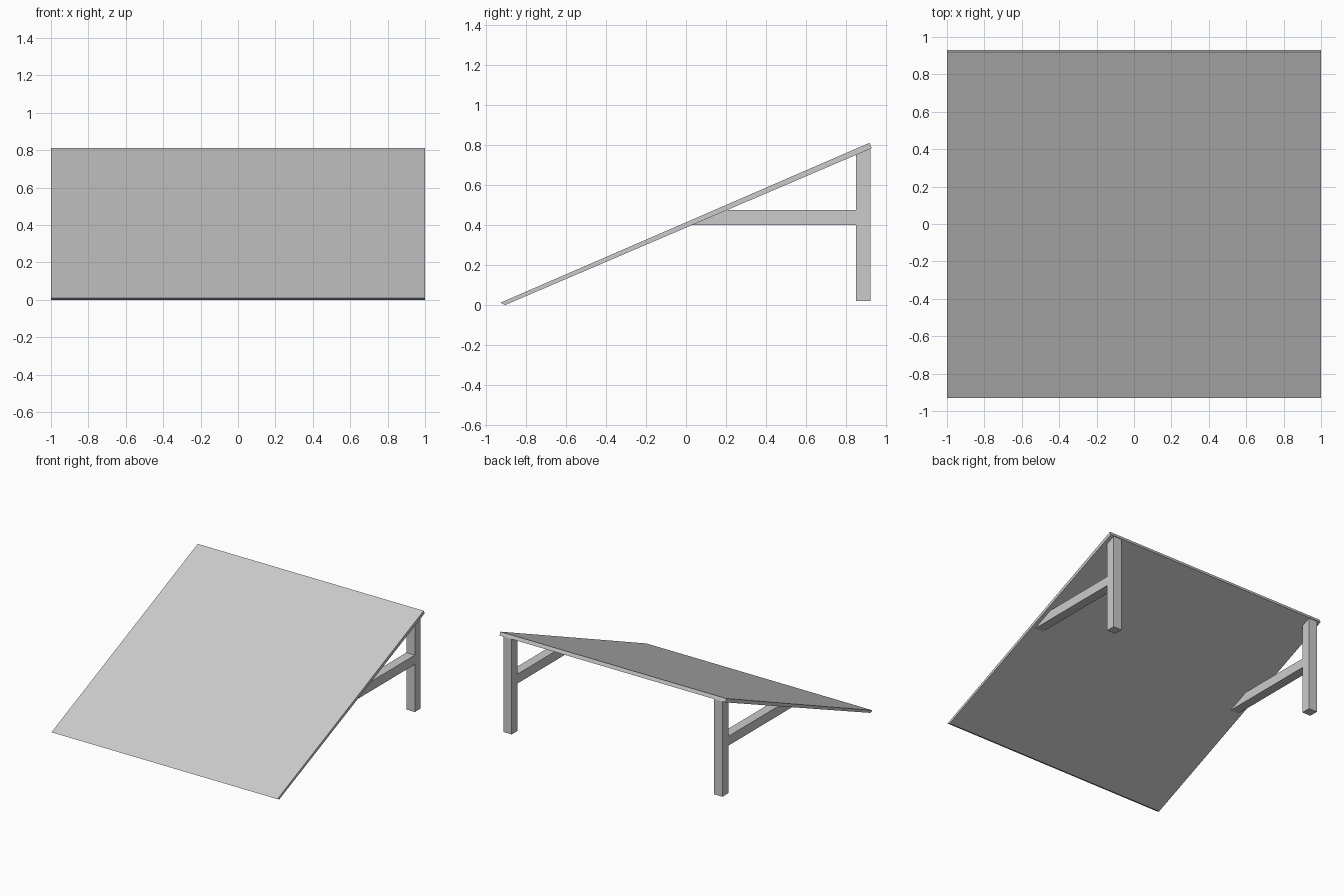
import bpy, bmesh

if "Cube" in bpy.data.objects:
    bpy.data.objects.remove(bpy.data.objects["Cube"])


def extrude_profile(name, pts, x0, x1):
    """Extrude a (y, z) side profile along x."""
    bm = bmesh.new()
    face = bm.faces.new([bm.verts.new((x0, y, z)) for y, z in pts])
    ext = bmesh.ops.extrude_face_region(bm, geom=[face])
    moved = [g for g in ext["geom"] if isinstance(g, bmesh.types.BMVert)]
    bmesh.ops.translate(bm, verts=moved, vec=(x1 - x0, 0, 0))
    bmesh.ops.recalc_face_normals(bm, faces=bm.faces)
    mesh = bpy.data.meshes.new(name)
    bm.to_mesh(mesh)
    bm.free()
    obj = bpy.data.objects.new(name, mesh)
    bpy.context.collection.objects.link(obj)
    return obj


# Underside line of the sloped board
LOW, HIGH = (-0.905, 0.0), (0.93, 0.785)
SLOPE = (HIGH[1] - LOW[1]) / (HIGH[0] - LOW[0])


def under_z(y):
    return LOW[1] + (y - LOW[0]) * SLOPE


def under_y(z):
    return LOW[0] + (z - LOW[1]) / SLOPE


# Sloped ramp board
extrude_profile("ramp_board", [(-0.93, 0.011), LOW, HIGH, (0.919, 0.812)], -1, 1)

# Rear legs and horizontal braces, cut to meet the underside of the board
y0, y1 = 0.85, 0.925
z0, z1 = 0.40, 0.475
leg = [(y0, 0.02), (y1, 0.02), (y1, under_z(y1)), (y0, under_z(y0))]
brace = [(under_y(z0), z0), (y0, z0), (y0, z1), (under_y(z1), z1)]
for side, sign in (("left", -1), ("right", 1)):
    extrude_profile(side + "_leg", leg, sign * 0.895, sign * 0.97)
    extrude_profile(side + "_brace", brace, sign * 0.895, sign * 0.97)
